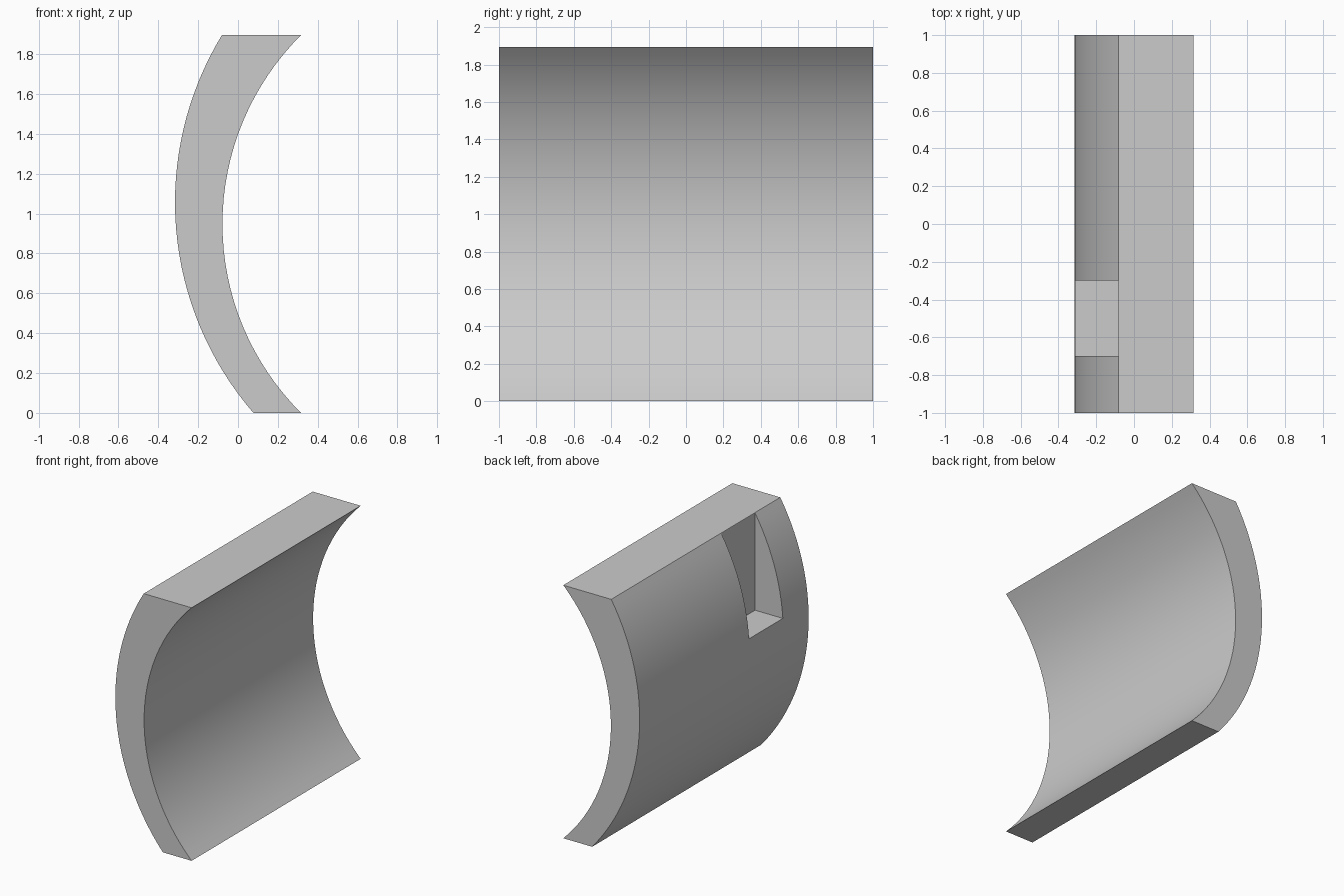
import bpy
import bmesh
import math

cube = bpy.data.objects.get("Cube")
if cube:
    bpy.data.objects.remove(cube, do_unlink=True)

HEIGHT = 1.895
SEGMENTS = 32

grey = bpy.data.materials.new("plain grey")
grey.use_nodes = True
colour = (0.6, 0.6, 0.6, 1)
grey.diffuse_color = colour
grey.node_tree.nodes["Principled BSDF"].inputs["Base Color"].default_value = colour


def arc(cx, cz, radius):
    """Points of a circle's left side, from the ground to full height."""
    low = math.asin(-cz / radius)
    high = math.asin((HEIGHT - cz) / radius)
    angles = [low + (high - low) * i / SEGMENTS for i in range(SEGMENTS + 1)]
    return [(cx - radius * math.cos(a), cz + radius * math.sin(a)) for a in angles]


def extrude_profile(name, points, y0, y1):
    """Extrude an x-z profile along y."""
    bm = bmesh.new()
    face = bm.faces.new([bm.verts.new((x, y0, z)) for x, z in points])
    result = bmesh.ops.extrude_face_region(bm, geom=[face])
    verts = [v for v in result["geom"] if isinstance(v, bmesh.types.BMVert)]
    bmesh.ops.translate(bm, verts=verts, vec=(0, y1 - y0, 0))
    bmesh.ops.recalc_face_normals(bm, faces=bm.faces)
    mesh = bpy.data.meshes.new(name)
    bm.to_mesh(mesh)
    bm.free()
    mesh.materials.append(grey)
    obj = bpy.data.objects.new(name, mesh)
    bpy.context.collection.objects.link(obj)
    return obj


# Curved panel: bulging outer face, hollow inner face, flat top and bottom
outer = arc(1.298, 1.056, 1.614)
inner = arc(1.258, HEIGHT / 2, 1.336)
panel = extrude_profile("curved_panel", outer + inner[::-1], -1, 1)

# Pocket with a flat floor and an upright back wall, cut into the outer face
back, floor = -0.082, 1.165
pocket = [(-0.6, floor), (back, floor), (back, 2.1), (-0.6, 2.1)]
cutter = extrude_profile("pocket_cutter", pocket, -0.7, -0.3)
cutter.hide_render = True

cut = panel.modifiers.new("pocket", 'BOOLEAN')
cut.operation = 'DIFFERENCE'
cut.solver = 'EXACT'
cut.object = cutter

bpy.ops.object.select_all(action='DESELECT')
bpy.context.view_layer.objects.active = panel
panel.select_set(True)
bpy.ops.object.modifier_apply(modifier=cut.name)
bpy.data.objects.remove(cutter, do_unlink=True)
bpy.ops.object.shade_smooth_by_angle(angle=math.radians(30))
